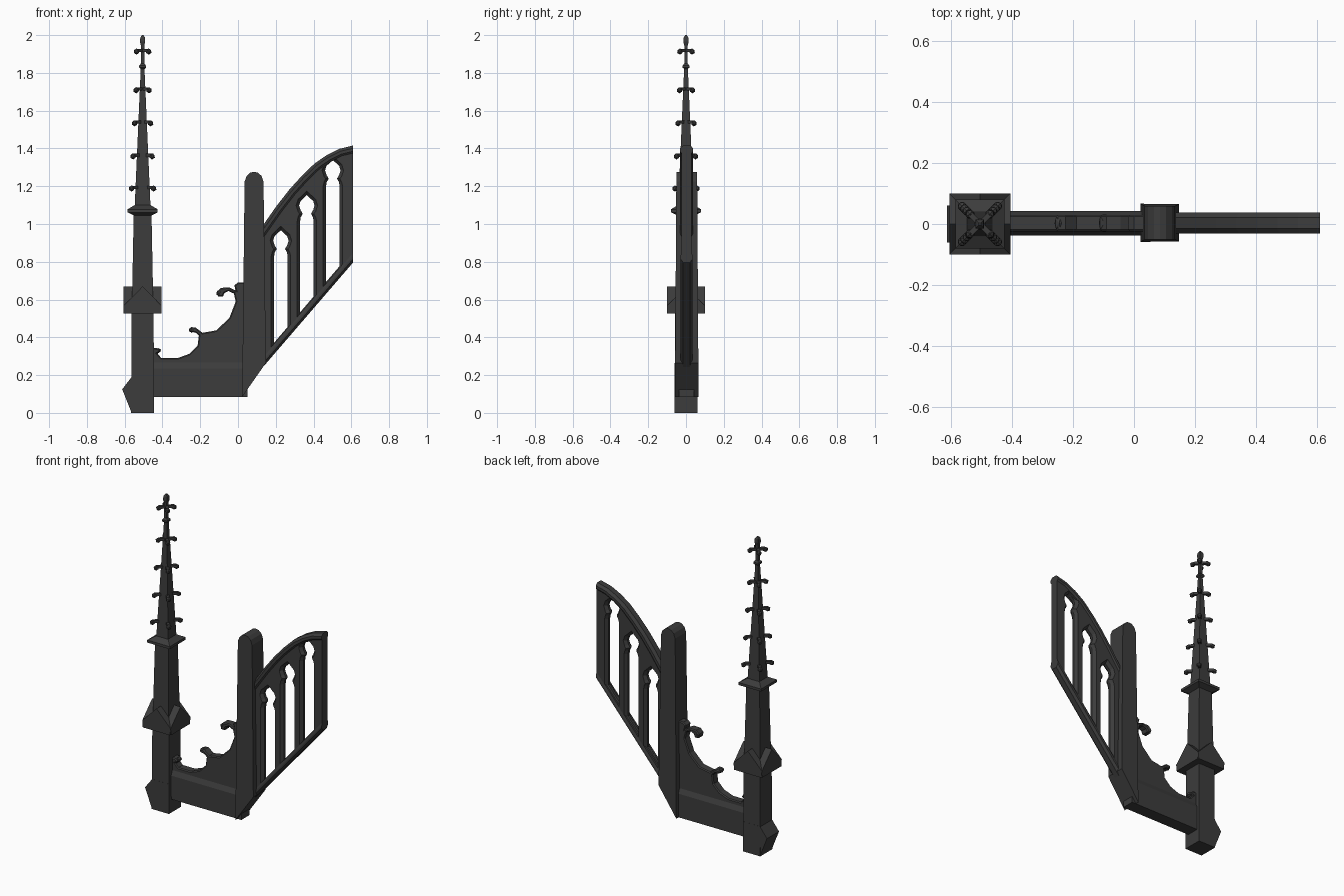
import bpy, bmesh, math
from mathutils import Vector, Matrix

if "Cube" in bpy.data.objects:
    bpy.data.objects.remove(bpy.data.objects["Cube"])

dark = bpy.data.materials.new("dark_stone")
dark.diffuse_color = (0.045, 0.045, 0.045, 1)
dark.use_nodes = True
dark.node_tree.nodes["Principled BSDF"].inputs["Base Color"].default_value = dark.diffuse_color
PX = -0.505  # pinnacle centre


def finish(name, bm):
    bmesh.ops.recalc_face_normals(bm, faces=bm.faces)
    me = bpy.data.meshes.new(name)
    bm.to_mesh(me)
    bm.free()
    ob = bpy.data.objects.new(name, me)
    me.materials.append(dark)
    bpy.context.collection.objects.link(ob)
    return ob


def loft(name, rings):
    """Closed rings of equal length skinned together, with end caps."""
    bm = bmesh.new()
    vs = [[bm.verts.new(p) for p in r] for r in rings]
    n = len(rings[0])
    for a, b in zip(vs, vs[1:]):
        for i in range(n):
            j = (i + 1) % n
            bm.faces.new((a[i], a[j], b[j], b[i]))
    bm.faces.new(vs[0])
    bm.faces.new(vs[-1][::-1])
    return finish(name, bm)


def slab(name, profile, half, cy=0.0):
    """xz profile extruded through y."""
    return loft(name, [[(x, y, z) for x, z in profile] for y in (cy - half, cy + half)])


def square_stack(name, levels):
    return loft(name, [[(PX + sx * h, sy * h, z) for sx, sy in ((-1, -1), (1, -1), (1, 1), (-1, 1))]
                       for h, z in levels])


def sweep(name, path, section):
    """Section of (y, z offset perpendicular to path) carried along an xz path."""
    rings = []
    for i, (x, z) in enumerate(path):
        a, b = Vector(path[max(i - 1, 0)]), Vector(path[min(i + 1, len(path) - 1)])
        t = (b - a).normalized()
        if i in (0, len(path) - 1):   # plumb-cut ends
            rings.append([(x, y, z + o / t.x) for y, o in section])
        else:
            rings.append([(x - t.y * o, y, z + t.x * o) for y, o in section])
    return loft(name, rings)


# Pinnacle: shaft, collar, spire and finial stem
square_stack("pinnacle_shaft", [(0.061, 0), (0.058, 0.55), (0.055, 0.65), (0.047, 1.06)])
square_stack("pinnacle_collar", [(0.046, 1.045), (0.08, 1.062), (0.08, 1.078), (0.042, 1.10)])
square_stack("spire", [(0.042, 1.09), (0.010, 1.82), (0.018, 1.828), (0.018, 1.838), (0.009, 1.85),
                       (0.009, 1.945), (0.014, 1.965), (0.012, 1.988), (0.004, 2.0)])

# Projecting foot on the outer side
slab("pinnacle_foot", [(-0.45, 0), (-0.54, 0), (-0.568, 0.012), (-0.613, 0.125),
                       (-0.563, 0.19), (-0.45, 0.19)], 0.0605)

# Crossed gables
gable = [(-0.095, 0.525), (0.095, 0.525), (0.1, 0.568), (0, 0.67), (-0.1, 0.568)]
loft("gable_front_back", [[(PX + u, s * 0.1, z) for u, z in gable] for s in (-1, 1)])
loft("gable_sides", [[(PX + s * 0.1, u, z) for u, z in gable] for s in (-1, 1)])

# Crockets on the spire corners, last level is the finial cross
bm = bmesh.new()
for z, reach in ((1.19, 0.071), (1.36, 0.063), (1.535, 0.055), (1.71, 0.047), (1.915, 0.045)):
    for k in range(4):
        ang = math.radians(45 + 90 * k)
        d = (reach - 0.013) * math.sqrt(2)
        turn = Matrix.Translation((PX, 0, z)) @ Matrix.Rotation(ang, 4, 'Z')
        bmesh.ops.create_icosphere(bm, subdivisions=1, radius=0.0165,
                                   matrix=turn @ Matrix.Translation((d, 0, -0.002)))
        bmesh.ops.create_cube(bm, size=1, matrix=turn @ Matrix.Translation((d / 2, 0, 0.004))
                              @ Matrix.Diagonal((d, 0.018, 0.016, 1)))
finish("crockets", bm)

# Linking wall with chamfered top
wall = [(-0.04, 0.085), (0.04, 0.085), (0.04, 0.235), (0.026, 0.268), (-0.026, 0.268), (-0.04, 0.235)]
loft("link_wall", [[(x, y + 0.003, z) for y, z in wall] for x in (-0.46, 0.05)])

# Scrolled cresting on the wall
crest = slab("scroll_crest", [
    (-0.46, 0.25), (-0.46, 0.345), (-0.425, 0.342), (-0.408, 0.325), (-0.428, 0.315), (-0.405, 0.29),
    (-0.32, 0.29), (-0.257, 0.313), (-0.214, 0.355), (-0.207, 0.41), (-0.225, 0.425), (-0.255, 0.43),
    (-0.255, 0.45), (-0.225, 0.452), (-0.188, 0.424), (-0.114, 0.437), (-0.045, 0.504), (-0.012, 0.59),
    (-0.022, 0.632), (-0.05, 0.645), (-0.072, 0.635), (-0.08, 0.615), (-0.105, 0.615), (-0.112, 0.64),
    (-0.09, 0.662), (-0.045, 0.664), (-0.012, 0.648), (-0.02, 0.675), (0.0, 0.69), (0.05, 0.69),
    (0.05, 0.25)], 0.027, 0.003)
bev = crest.modifiers.new("edge", 'BEVEL')
bev.width = 0.006
bev.segments = 1
bev.limit_method = 'ANGLE'
bev.angle_limit = math.radians(75)

# Curled leaf heads, slightly fatter than the cresting
bm = bmesh.new()
for x, z, r in ((-0.097, 0.635, 0.024), (-0.245, 0.44, 0.02), (-0.42, 0.33, 0.016)):
    bmesh.ops.create_icosphere(bm, subdivisions=1, radius=r, matrix=Matrix.Translation((x, 0.003, z))
                               @ Matrix.Diagonal((0.85, 1.4, 0.8, 1)))
finish("crest_leaves", bm)

# Buttress post: tapered, raked underside, rounded head
post = [(0.022, 0.085), (0.148, 0.265), (0.135, 1.225), (0.124, 1.255), (0.105, 1.272), (0.085, 1.276),
        (0.065, 1.272), (0.046, 1.255), (0.035, 1.225)]
loft("buttress_post", [[(x, 0.004 + s * (0.063 - 0.008 * z / 1.27), z) for x, z in post] for s in (-1, 1)])

# Tracery panel of the flying buttress
arc = [(0.13, 0.99), (0.2, 1.09), (0.27, 1.18), (0.335, 1.252), (0.405, 1.32), (0.47, 1.365),
       (0.537, 1.398), (0.61, 1.416)]
sill = [(0.13, 0.24), (0.61, 0.797)]
CY = 0.003
panel = slab("tracery_panel", [(x, z - 0.02) for x, z in arc] + [(0.61, 0.81), (0.13, 0.253)], 0.027, CY)


def lancet(cx, hz, d):
    """Cusped lancet outline grown by d, with a raked foot."""
    w = 0.036 + d
    foot = lambda x: 0.37 + 1.17 * (x - 0.19) - 1.3 * d
    right = [(w, hz - 0.085), (w * 0.9, hz - 0.062), (0.022 + d, hz - 0.044)]
    pts = [(cx - w, foot(cx - w)), (cx + w, foot(cx + w))] + [(cx + x, z) for x, z in right]
    r = 0.041 + d
    for a in (-35, 0, 35, 60, 90, 120, 145, 180, 215):
        k = r * (1.35 if a == 90 else 1)
        pts.append((cx + k * math.cos(math.radians(a)), hz + k * math.sin(math.radians(a))))
    return pts + [(cx - x, z) for x, z in right[::-1]]


for i in range(3):
    cx, hz = 0.227 + 0.1375 * i, 0.912 + 0.186 * i
    cutter = loft("cutter", [[(x, CY + y, z) for x, z in lancet(cx, hz, d)]
                             for y, d in ((-0.032, 0.02), (-0.008, 0), (0.008, 0), (0.032, 0.02))])
    cutter.hide_render = True
    m = panel.modifiers.new("opening", 'BOOLEAN')
    m.object, m.operation, m.solver = cutter, 'DIFFERENCE', 'EXACT'
    bpy.context.view_layer.objects.active = panel
    bpy.ops.object.modifier_apply(modifier=m.name)
    bpy.data.objects.remove(cutter)

# Curved coping and raked sill
sweep("coping", arc, [(CY + y, o) for y, o in ((-0.034, -0.03), (-0.034, -0.014), (-0.018, 0), (0.018, 0),
                                               (0.034, -0.014), (0.034, -0.03), (0.025, -0.042), (-0.025, -0.042))])
sweep("raked_sill", sill, [(CY + y, o) for y, o in ((-0.018, 0), (0.018, 0), (0.032, 0.012), (0.032, 0.022),
                                                    (0.026, 0.036), (-0.026, 0.036), (-0.032, 0.022),
                                                    (-0.032, 0.012))])
